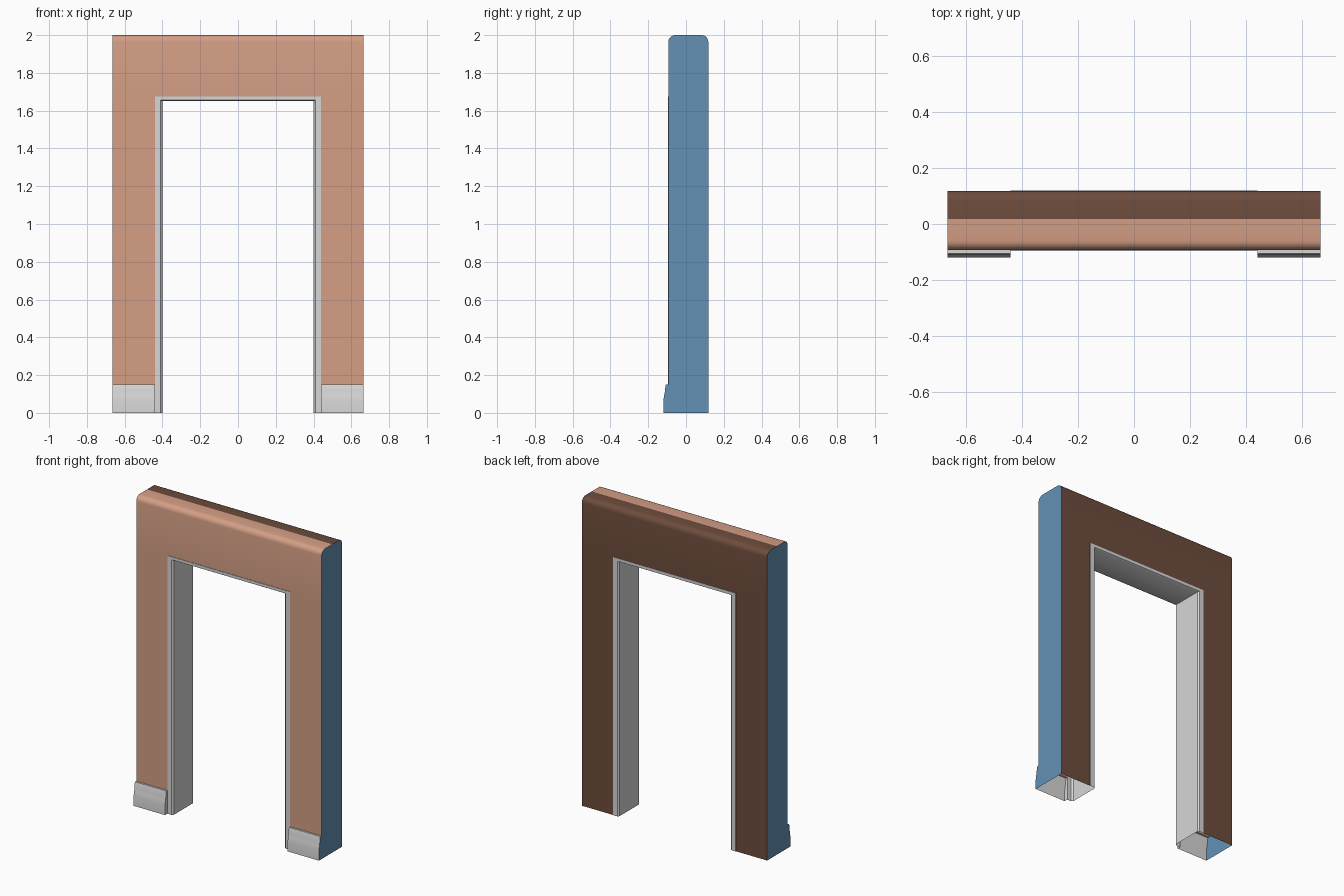
import bpy, math

if "Cube" in bpy.data.objects:
    bpy.data.objects.remove(bpy.data.objects["Cube"])

W, IN, OP = 0.665, 0.44, 0.40       # half width, trim outer edge, opening edge
FRONT, BACK, R = -0.093, 0.118, 0.035
OPEN_Z, TRIM_Z, SKIRT_Z = 1.65, 1.674, 0.15


def mat(name, rgb):
    m = bpy.data.materials.new(name)
    m.diffuse_color = (*rgb, 1)
    m.use_nodes = True
    m.node_tree.nodes["Principled BSDF"].inputs["Base Color"].default_value = m.diffuse_color
    return m


salmon = mat("salmon plaster", (0.66, 0.345, 0.235))
brown = mat("brown plaster", (0.155, 0.073, 0.046))
blue = mat("blue end", (0.125, 0.285, 0.47))
grey = mat("light grey trim", (0.68, 0.68, 0.68))


def build(name, verts, faces, mats, rule=None):
    me = bpy.data.meshes.new(name)
    me.from_pydata(verts, [], faces)
    for m in mats:
        me.materials.append(m)
    if rule:
        for p in me.polygons:
            p.material_index = rule(p.center)
    ob = bpy.data.objects.new(name, me)
    bpy.context.collection.objects.link(ob)
    bpy.ops.object.select_all(action='DESELECT')
    ob.select_set(True)
    bpy.context.view_layer.objects.active = ob
    bpy.ops.object.shade_smooth_by_angle(angle=math.radians(35))
    return ob


def arc(cy, cz, r, a0, a1, n=5):
    return [(cy + r * math.cos(math.radians(a0 + (a1 - a0) * i / n)),
             cz + r * math.sin(math.radians(a0 + (a1 - a0) * i / n))) for i in range(n + 1)]


def sheet(profile, xs, keep=lambda i, z: True):
    """Extrude a (y, z) profile along x, as an open sheet."""
    n = len(xs)
    verts = [(x, y, z) for y, z in profile for x in xs]
    faces = []
    for j in range(len(profile) - 1):
        zm = (profile[j][1] + profile[j + 1][1]) / 2
        for i in range(n - 1):
            if keep(i, zm):
                a = j * n + i
                faces.append((a, a + 1, a + n + 1, a + n))
    return verts, faces


# Wall shell with rounded top: salmon in front, brown behind
wall = ([(FRONT, SKIRT_Z), (FRONT, TRIM_Z)]
        + arc(FRONT + R, 2 - R, R, 180, 90) + [(0.017, 2.0)]
        + arc(BACK - R, 2 - R, R, 90, 0) + [(BACK, TRIM_Z), (BACK, 0)])
v, f = sheet(wall, [-W, -IN, IN, W], lambda i, z: i != 1 or z > TRIM_Z)
build("wall_shell", v, f, [salmon, brown], lambda c: int(c.y > 0.017))

# Baseboards and blue wall ends on both sides
skirt = [(-0.12, 0), (-0.12, 0.065), (-0.116, 0.09), (-0.111, 0.115),
         (-0.109, 0.142), (-0.106, SKIRT_Z), (FRONT, SKIRT_Z)]
for s, side in ((-1, "left"), (1, "right")):
    v, f = sheet(skirt, sorted((s * IN, s * W)))
    cap = len(v)
    v += [(s * IN, y, z) for y, z in skirt + [(FRONT, 0)]]
    ring = list(range(cap, len(v)))
    f.append(ring if s > 0 else ring[::-1])
    build("baseboard_" + side, v, f, [grey])
    v = [(s * W, y, z) for y, z in skirt + wall[1:]]
    ring = list(range(len(v)))
    build("wall_end_" + side, v, [ring[::-1] if s > 0 else ring], [blue])

# Door trim: chamfered section swept around the opening
section = [(0.04, FRONT), (0.04, -0.096), (0.009, -0.096), (0.0, -0.087),
           (0.0, 0.111), (0.009, 0.12), (0.04, 0.12), (0.04, BACK)]
k = len(section)
verts = []
for sx, top in ((-1, 0), (-1, 1), (1, 1), (1, 0)):
    for d, y in section:
        verts.append((sx * (OP + d), y, top * (OPEN_Z + 0.6 * d)))
faces = [(p * k + j, p * k + j + 1, (p + 1) * k + j + 1, (p + 1) * k + j)
         for p in range(3) for j in range(k - 1)]
build("door_trim", verts, faces, [grey])
